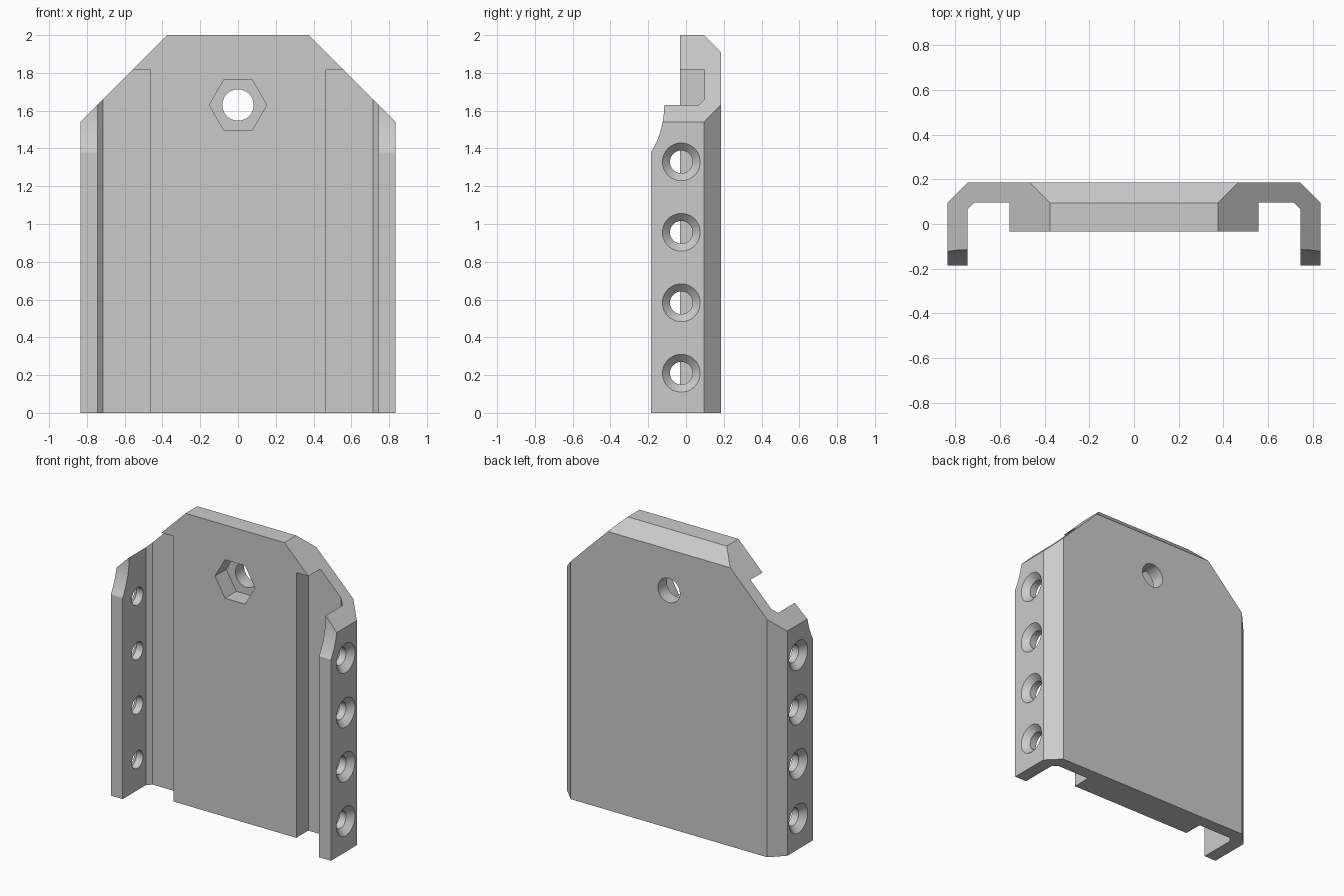
import bpy, bmesh, math

cube = bpy.data.objects.get("Cube")
if cube:
    bpy.data.objects.remove(cube, do_unlink=True)

grey = bpy.data.materials.new("plain grey")
grey.use_nodes = True
grey.diffuse_color = (0.6, 0.6, 0.6, 1)
grey.node_tree.nodes["Principled BSDF"].inputs["Base Color"].default_value = grey.diffuse_color

# Where the two ring coordinates and the sweep distance go for each sweep axis
AXES = {
    "x": lambda p, d: (d, p[0], p[1]),
    "y": lambda p, d: (p[0], d, p[1]),
    "z": lambda p, d: (p[0], p[1], d),
}


def loft(name, axis, rings):
    """Closed solid through rings of 2D points, each at a distance along the axis."""
    bm = bmesh.new()
    loops = [[bm.verts.new(AXES[axis](p, d)) for p in pts] for d, pts in rings]
    for a, b in zip(loops, loops[1:]):
        for i in range(len(a)):
            j = (i + 1) % len(a)
            bm.faces.new((a[i], a[j], b[j], b[i]))
    bm.faces.new(loops[0])
    bm.faces.new(loops[-1])
    bmesh.ops.recalc_face_normals(bm, faces=bm.faces)
    mesh = bpy.data.meshes.new(name)
    bm.to_mesh(mesh)
    bm.free()
    mesh.materials.append(grey)
    obj = bpy.data.objects.new(name, mesh)
    bpy.context.collection.objects.link(obj)
    return obj


def prism(name, axis, pts, start, end):
    return loft(name, axis, [(start, pts), (end, pts)])


def circle(u, v, r, n=48):
    return [(u + r * math.cos(math.tau * i / n), v + r * math.sin(math.tau * i / n))
            for i in range(n)]


# Solid blank with the slanted shoulders
half = [(0.835, 0), (0.835, 1.54), (0.375, 2.0)]
outline = half + [(-x, z) for x, z in reversed(half)]
plate = prism("mounting_plate", "y", outline, -0.185, 0.185)

cutters = []
# Front recess down to the raised centre pad
cutters.append(prism("front_recess_cutter", "z",
                     [(-0.6, -0.4), (0.6, -0.4), (0.6, -0.033), (-0.6, -0.033)], -0.1, 2.1))
# Bevel along the top back edge
cutters.append(prism("top_bevel_cutter", "x",
                     [(0.045, 2.05), (0.235, 1.86), (0.3, 2.05)], -1, 1))
# Curved relief at the upper front of the side flanges
cutters.append(prism("flange_relief_cutter", "x", circle(-0.6, 1.63, 0.485, 128), -1, 1))
# Hexagonal nut pocket and its through hole
cutters.append(prism("nut_pocket_cutter", "y", circle(0, 1.63, 0.152, 6), -0.3, 0.09))
cutters.append(prism("centre_hole_cutter", "y", circle(0, 1.63, 0.083), -0.25, 0.3))

for side in (-1, 1):
    # Channel between pad and flange, with a bevelled inner corner
    channel = [(0.465, -0.45), (0.745, -0.45), (0.745, 0.067), (0.715, 0.097), (0.465, 0.097)]
    cutters.append(prism("channel_cutter", "z", [(side * x, y) for x, y in channel], -0.1, 1.818))
    # Back corner bevel
    bevel = [(0.695, 0.235), (0.885, 0.045), (0.95, 0.235)]
    cutters.append(prism("corner_bevel_cutter", "z", [(side * x, y) for x, y in bevel], -0.1, 2.1))
    # Countersunk screw holes
    for i in range(4):
        z = 0.21 + 0.373 * i
        steps = [(0.86, 0.125), (0.795, 0.06), (0.7, 0.06)]
        cutters.append(loft("screw_hole_cutter", "x",
                            [(side * x, circle(-0.025, z, r)) for x, r in steps]))

for cutter in cutters:
    cutter.hide_render = True
    mod = plate.modifiers.new(cutter.name, "BOOLEAN")
    mod.operation = "DIFFERENCE"
    mod.solver = "EXACT"
    mod.object = cutter

# Bake the cuts and discard the cutters
bpy.context.view_layer.update()
graph = bpy.context.evaluated_depsgraph_get()
finished = bpy.data.meshes.new_from_object(plate.evaluated_get(graph))
plate.modifiers.clear()
plate.data = finished
for cutter in cutters:
    bpy.data.objects.remove(cutter, do_unlink=True)

bpy.ops.object.select_all(action="DESELECT")
plate.select_set(True)
bpy.context.view_layer.objects.active = plate
bpy.ops.object.shade_smooth_by_angle(angle=math.radians(25))
